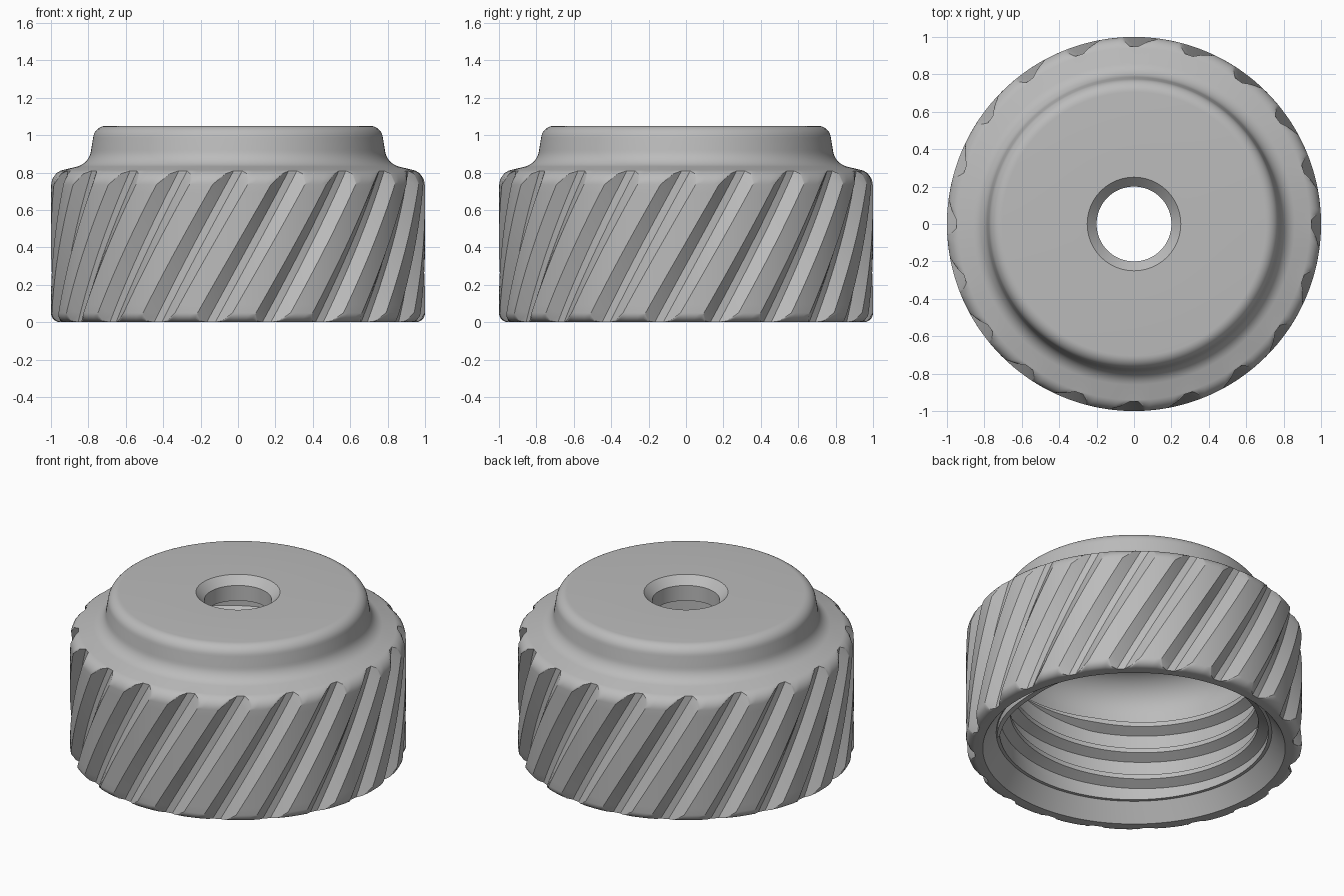
import bpy, bmesh
from math import sin, cos, radians, acos, pi

cube = bpy.data.objects.get("Cube")
if cube:
    bpy.data.objects.remove(cube, do_unlink=True)

GROOVES = 20
PITCH = 2 * pi / GROOVES
GROOVE_DEPTH = 0.05
TWIST = radians(33)          # groove twist per unit of height
GROOVE_TOP = 0.81

grey = bpy.data.materials.new("plain grey")
grey.use_nodes = True
grey.diffuse_color = (0.5, 0.5, 0.5, 1)
grey.node_tree.nodes["Principled BSDF"].inputs["Base Color"].default_value = (0.5, 0.5, 0.5, 1)


def arc(cr, cz, rad, start, end, steps=8):
    """Arc points (r, z) between two angles in radians."""
    return [(cr + rad * cos(start + (end - start) * i / steps),
             cz + rad * sin(start + (end - start) * i / steps)) for i in range(steps + 1)]


def line(a, b, steps):
    """Points strictly between two (r, z) points."""
    return [tuple(p + (q - p) * i / steps for p, q in zip(a, b)) for i in range(1, steps)]


def finish(name, bm):
    bmesh.ops.remove_doubles(bm, verts=bm.verts, dist=1e-5)
    bmesh.ops.recalc_face_normals(bm, faces=bm.faces)
    mesh = bpy.data.meshes.new(name)
    bm.to_mesh(mesh)
    bm.free()
    mesh.materials.append(grey)
    obj = bpy.data.objects.new(name, mesh)
    bpy.context.collection.objects.link(obj)
    bpy.ops.object.select_all(action='DESELECT')
    obj.select_set(True)
    bpy.context.view_layer.objects.active = obj
    bpy.ops.object.shade_smooth_by_angle(angle=radians(25))
    return obj


def skin(bm, rings, closed):
    """Join neighbouring closed loops of points with quads."""
    rings = [[bm.verts.new(p) for p in ring] for ring in rings]
    pairs = list(zip(rings, rings[1:]))
    if closed:
        pairs.append((rings[-1], rings[0]))
    for a, b in pairs:
        for i in range(len(a)):
            j = (i + 1) % len(a)
            bm.faces.new((a[i], b[i], b[j], a[j]))
    return rings


def section(limit):
    """Closed cap section whose outer wall is held within the radius limit."""
    low = arc(0.95, 0.05, 0.05, -pi / 2, -acos(min(1, (limit - 0.95) / 0.05)))
    high = arc(0.92, 0.735, 0.08, acos(min(1, (limit - 0.92) / 0.08)), radians(75))
    neck = arc(0.885, 0.929, 0.1, radians(255), radians(185))
    rim = arc(0.705, 0.98, 0.07, radians(5), pi / 2)
    hole = [(0.25, 1.05), (0.2, 1.0), (0.2, 0.9)]
    ceiling = arc(0.6, 0.7, 0.2, pi / 2, 0)
    wall = line((0.8, 0.7), (0.8, 0.11), 6)
    lead_in = [(0.8, 0.11), (0.82, 0.11), (0.86, 0.055), (0.9, 0)]
    return (low + line(low[-1], high[0], 16) + high + neck + rim
            + hole + ceiling + wall + lead_in)


# Cap body: one section per column, columns follow the slanted grooves
HALF, FLOOR = radians(5.4), radians(1.4)
offsets = [radians(a) for a in (-9, -7.2, -5.4, -3.4, -1.4, 0, 1.4, 3.4, 5.4, 7.2)]
columns = []
for g in range(GROOVES):
    for off in offsets:
        fill = min(1, max(0, (abs(off) - FLOOR) / (HALF - FLOOR)))
        ring = []
        for r, z in section(1 - GROOVE_DEPTH * (1 - fill)):
            a = g * PITCH + off + TWIST * (min(z, GROOVE_TOP) - GROOVE_TOP)
            ring.append((r * cos(a), r * sin(a), z))
        columns.append(ring)
bm = bmesh.new()
skin(bm, columns, True)
finish("cap_body", bm)

# Inner screw thread: trapezoid ridge on a rising spiral with tapered ends
TURNS, RISE, STEPS = 2.9, 0.18, 280
END_ANGLE, END_Z = radians(-77), 0.62
rings = []
for i in range(STEPS + 1):
    back = TURNS * (1 - i / STEPS)
    a = END_ANGLE - 2 * pi * back
    z = END_Z - RISE * back
    taper = min(1, 0.02 + 10 * back, 0.02 + 10 * (TURNS - back))
    crest = 0.8 - 0.06 * taper
    shape = [(0.815, -0.055), (crest, -0.015), (crest, 0.015), (0.815, 0.055)]
    rings.append([(r * cos(a), r * sin(a), z + dz * (0.3 + 0.7 * taper)) for r, dz in shape])
bm = bmesh.new()
loops = skin(bm, rings, False)
bm.faces.new(loops[0])
bm.faces.new(loops[-1])
finish("inner_thread", bm)
